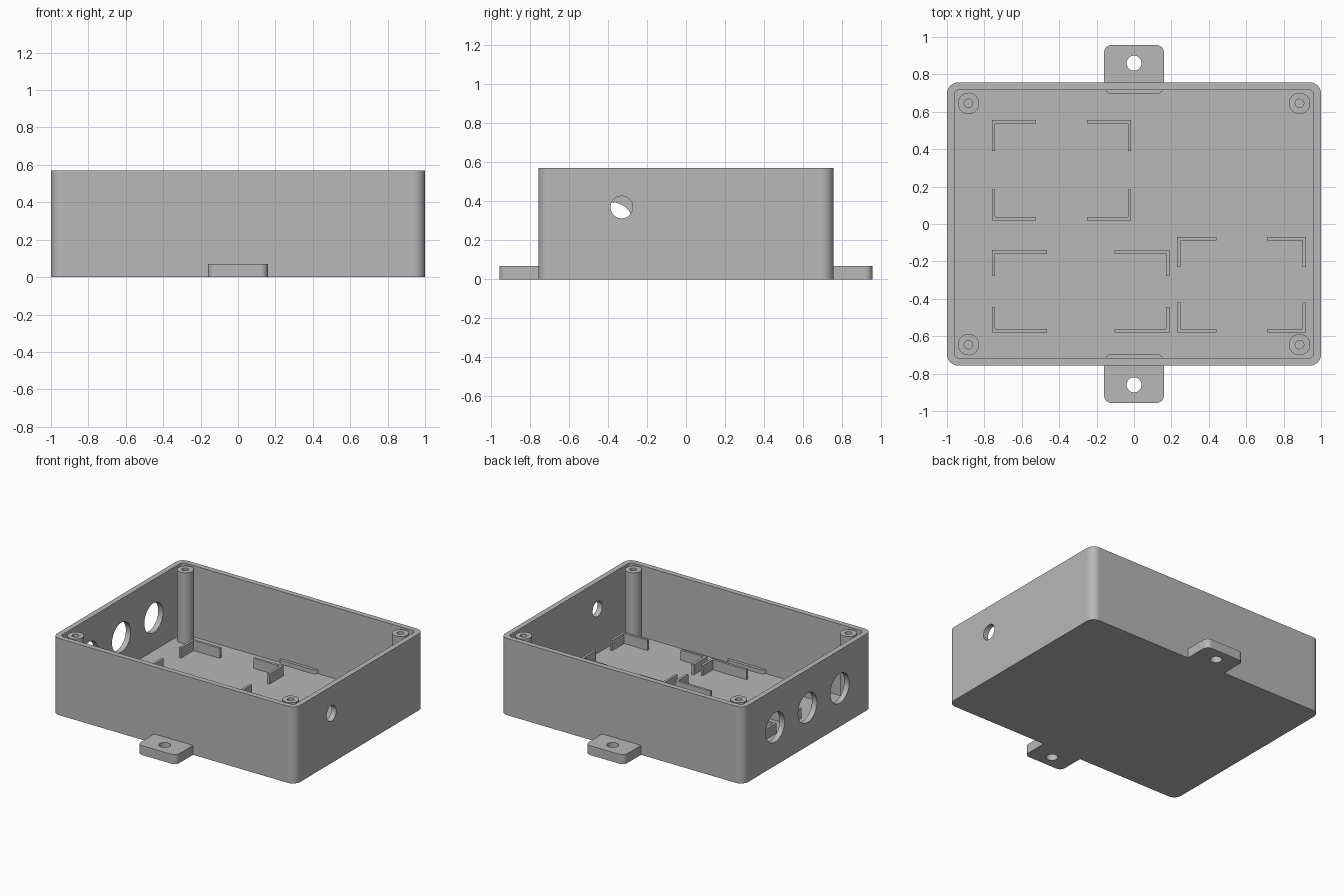
import bpy, bmesh, math
from mathutils import Matrix, Vector

if "Cube" in bpy.data.objects:
    bpy.data.objects.remove(bpy.data.objects["Cube"])

HX, HY, H = 1.0, 0.757, 0.57      # outer half sizes and height
WALL, FLOOR = 0.04, 0.04

grey = bpy.data.materials.new("plain grey")
grey.use_nodes = True
colour = (0.48, 0.48, 0.48, 1)
grey.diffuse_color = colour
grey.node_tree.nodes["Principled BSDF"].inputs["Base Color"].default_value = colour


def make(name, bm):
    bmesh.ops.recalc_face_normals(bm, faces=bm.faces)
    mesh = bpy.data.meshes.new(name)
    bm.to_mesh(mesh)
    bm.free()
    mesh.materials.append(grey)
    obj = bpy.data.objects.new(name, mesh)
    bpy.context.collection.objects.link(obj)
    return obj


def prism(name, outline, z0, z1):
    bm = bmesh.new()
    face = bm.faces.new([bm.verts.new((x, y, z0)) for x, y in outline])
    ext = bmesh.ops.extrude_face_region(bm, geom=[face], use_keep_orig=True)
    top = [v for v in ext["geom"] if isinstance(v, bmesh.types.BMVert)]
    bmesh.ops.translate(bm, verts=top, vec=(0, 0, z1 - z0))
    return make(name, bm)


def rounded(cx, cy, hx, hy, r, steps=10):
    pts = []
    for q, (sx, sy) in enumerate([(1, 1), (-1, 1), (-1, -1), (1, -1)]):
        for i in range(steps + 1):
            a = math.pi / 2 * (q + i / steps)
            pts.append((cx + sx * (hx - r) + r * math.cos(a),
                        cy + sy * (hy - r) + r * math.sin(a)))
    return pts


def drill(name, pos, r, depth, axis="Z"):
    bm = bmesh.new()
    turn = Matrix.Rotation(math.pi / 2, 4, "Y") if axis == "X" else Matrix()
    bmesh.ops.create_cone(bm, cap_ends=True, segments=48, radius1=r, radius2=r,
                          depth=depth, matrix=Matrix.Translation(pos) @ turn)
    return make(name, bm)


def combine(obj, others, operation):
    for other in others:
        mod = obj.modifiers.new(operation.title(), "BOOLEAN")
        mod.operation, mod.solver, mod.object = operation, "EXACT", other
    deps = bpy.context.evaluated_depsgraph_get()
    obj.data = bpy.data.meshes.new_from_object(obj.evaluated_get(deps))
    obj.modifiers.clear()
    for other in others:
        bpy.data.objects.remove(other)


def smooth(obj):
    obj.data.polygons.foreach_set("use_smooth", [True] * len(obj.data.polygons))
    obj.data.set_sharp_from_angle(angle=math.radians(30))
    mod = obj.modifiers.new("Weighted normals", "WEIGHTED_NORMAL")
    mod.keep_sharp = True


# Open case with rounded corners
case = prism("enclosure_shell", rounded(0, 0, HX, HY, 0.06), 0, H)
combine(case, [prism("cavity", rounded(0, 0, HX - WALL, HY - WALL, 0.025), FLOOR, H + 0.2)],
        "DIFFERENCE")

# Mounting tabs running through the front and back walls
combine(case, [prism("tab", rounded(0, s * 0.826, 0.16, 0.131, 0.04), 0, 0.07)
               for s in (-1, 1)], "UNION")

# Screw holes, three large ports on the right wall, one small port on the left wall
holes = [drill("screw_hole", (0, s * 0.86, 0), 0.04, 0.4) for s in (-1, 1)]
holes += [drill("port", (-HX, y, H / 2), 0.11, 0.3, "X") for y in (-0.38, 0, 0.38)]
holes.append(drill("cable_hole", (HX, -0.33, 0.37), 0.057, 0.3, "X"))
combine(case, holes, "DIFFERENCE")
smooth(case)

# Lid posts with blind screw holes
post_profile = [(0, 0.3), (0.023, 0.3), (0.023, 0.565), (0.057, 0.565), (0.057, FLOOR - 0.01)]
for side, sx in (("right", -1), ("left", 1)):
    for end, sy in (("front", -1), ("back", 1)):
        bm = bmesh.new()
        verts = [bm.verts.new((r, 0, z)) for r, z in post_profile]
        edges = [bm.edges.new(pair) for pair in zip(verts, verts[1:])]
        bmesh.ops.spin(bm, geom=verts + edges, cent=(0, 0, 0), axis=(0, 0, 1),
                       angle=math.tau, steps=36)
        bmesh.ops.remove_doubles(bm, verts=bm.verts, dist=0.0001)
        bmesh.ops.translate(bm, verts=bm.verts, vec=Vector((sx * 0.885, sy * 0.645, 0)))
        smooth(make(f"lid_post_{end}_{side}", bm))

# L-shaped corner brackets that hold three boards
T = 0.018
boards = {
    "back_board": (-0.76, -0.015, 0.02, 0.555, 0.235, 0.165),
    "front_board": (-0.76, 0.19, -0.58, -0.14, 0.295, 0.135),
    "small_board": (0.23, 0.92, -0.58, -0.07, 0.21, 0.16),
}
for board, (x0, x1, y0, y1, ax, ay) in boards.items():
    for x, sx, side in ((x0, 1, "right"), (x1, -1, "left")):
        for y, sy, end in ((y0, 1, "front"), (y1, -1, "back")):
            ell = [(0, 0), (ax, 0), (ax, T), (T, T), (T, ay), (0, ay)]
            prism(f"{board}_bracket_{end}_{side}",
                  [(x + sx * u, y + sy * v) for u, v in ell], FLOOR - 0.01, FLOOR + 0.075)
